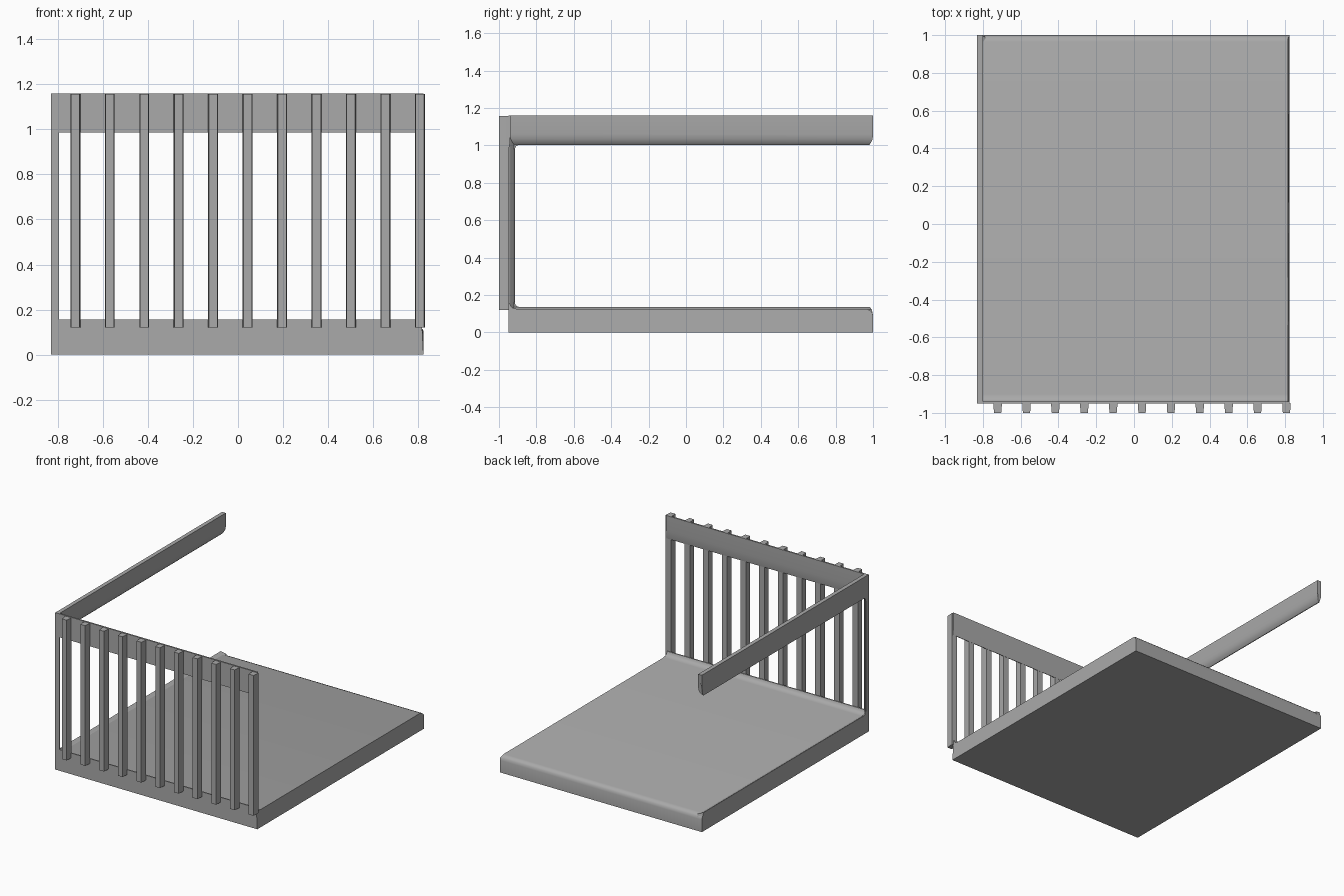
import bpy, bmesh, math

if "Cube" in bpy.data.objects:
    bpy.data.objects.remove(bpy.data.objects["Cube"])

grey = bpy.data.materials.new("plain grey")
grey.diffuse_color = (0.4, 0.4, 0.4, 1)
grey.use_nodes = True
grey.node_tree.nodes["Principled BSDF"].inputs["Base Color"].default_value = grey.diffuse_color


def prism(name, pts, axis, a, b, shape=None):
    """Extrude a closed 2D profile along an axis from a to b."""
    place = {"x": lambda p, t: (t, p[0], p[1]),
             "y": lambda p, t: (p[0], t, p[1]),
             "z": lambda p, t: (p[0], p[1], t)}[axis]
    bm = bmesh.new()
    lo = [bm.verts.new(place(p, a)) for p in pts]
    hi = [bm.verts.new(place(p, b)) for p in pts]
    bm.faces.new(lo)
    bm.faces.new(hi)
    n = len(pts)
    for i in range(n):
        j = (i + 1) % n
        bm.faces.new((lo[i], lo[j], hi[j], hi[i]))
    if shape:
        for v in bm.verts:
            shape(v)
    bmesh.ops.recalc_face_normals(bm, faces=bm.faces)
    me = bpy.data.meshes.new(name)
    bm.to_mesh(me)
    bm.free()
    me.materials.append(grey)
    ob = bpy.data.objects.new(name, me)
    bpy.context.collection.objects.link(ob)
    bpy.ops.object.select_all(action="DESELECT")
    ob.select_set(True)
    bpy.context.view_layer.objects.active = ob
    bpy.ops.object.shade_smooth_by_angle(angle=math.radians(35))
    return ob


# Floor slab: rounded back edge, cove rising to the front sill
def floor_edge(v):
    if v.co.x > 0.8 and v.co.z > 0.117:
        v.co.x -= 0.008


prism("floor", [(-.95, 0), (1, 0), (1, .09), (.995, .107), (.985, .118), (.965, .125),
                (-.90, .125), (-.925, .131), (-.937, .142), (-.942, .156), (-.95, .156)],
      "x", -.83, .823, floor_edge)


# Low lip along the left floor edge, rounded at the back end
def lip_end(v):
    if v.co.y > 0.9 and v.co.z > 0.1:
        v.co.y -= 0.018 * ((v.co.z - 0.1) / 0.037) ** 2


prism("floor_lip", [(-.83, .09), (-.83, .137), (-.824, .137), (-.815, .131), (-.80, .125),
                    (-.79, .122), (-.79, .09)], "y", -.945, 1, lip_end)


# Side rail along the left, thinning to its lower edge, rounded at the back end
def rail_end(v):
    if v.co.y > 0.9 and v.co.z < 1.05:
        v.co.y -= 0.02 * ((1.05 - v.co.z) / 0.047) ** 2


prism("side_rail", [(-.83, 1.003), (-.825, 1.003), (-.814, 1.014), (-.804, 1.035),
                    (-.80, 1.06), (-.80, 1.16), (-.83, 1.16), (-.83, 1.06),
                    (-.83, 1.035), (-.83, 1.014)], "y", -.95, 1, rail_end)

# Front rail, thin panel behind the slats
prism("front_rail", [(-.95, .987), (-.946, .987), (-.942, 1.01), (-.939, 1.05),
                     (-.939, 1.16), (-.95, 1.16)], "x", -.83, .823)

# Corner post with a rounded inner face
prism("corner_post", [(-.83, -.95), (-.795, -.95), (-.796, -.945), (-.804, -.937),
                      (-.816, -.925), (-.825, -.916), (-.83, -.915)], "z", 0, 1.16)


# Curved corners of the side opening
def fillet(name, z, sign, r=0.025):
    y = -.915
    pts = [(y - .005, z - sign * .005), (y + r, z - sign * .005)]
    for i in range(7):
        t = math.radians(15 * i)
        pts.append((y + r - r * math.sin(t), z + sign * (r - r * math.cos(t))))
    pts.append((y - .005, z + sign * r))
    prism(name, pts, "x", -.83, -.822)


fillet("upper_corner", 1.003, -1)
fillet("lower_corner", .137, 1)

# Eleven vertical slats, slightly narrower at the front
for i in range(11):
    x = -.722 + i * .1529
    prism(f"slat_{i + 1:02d}", [(x - .022, -.947), (x - .022, -.965), (x - .019, -1),
                                (x + .019, -1), (x + .022, -.965), (x + .022, -.947)],
          "z", .12, 1.157)
